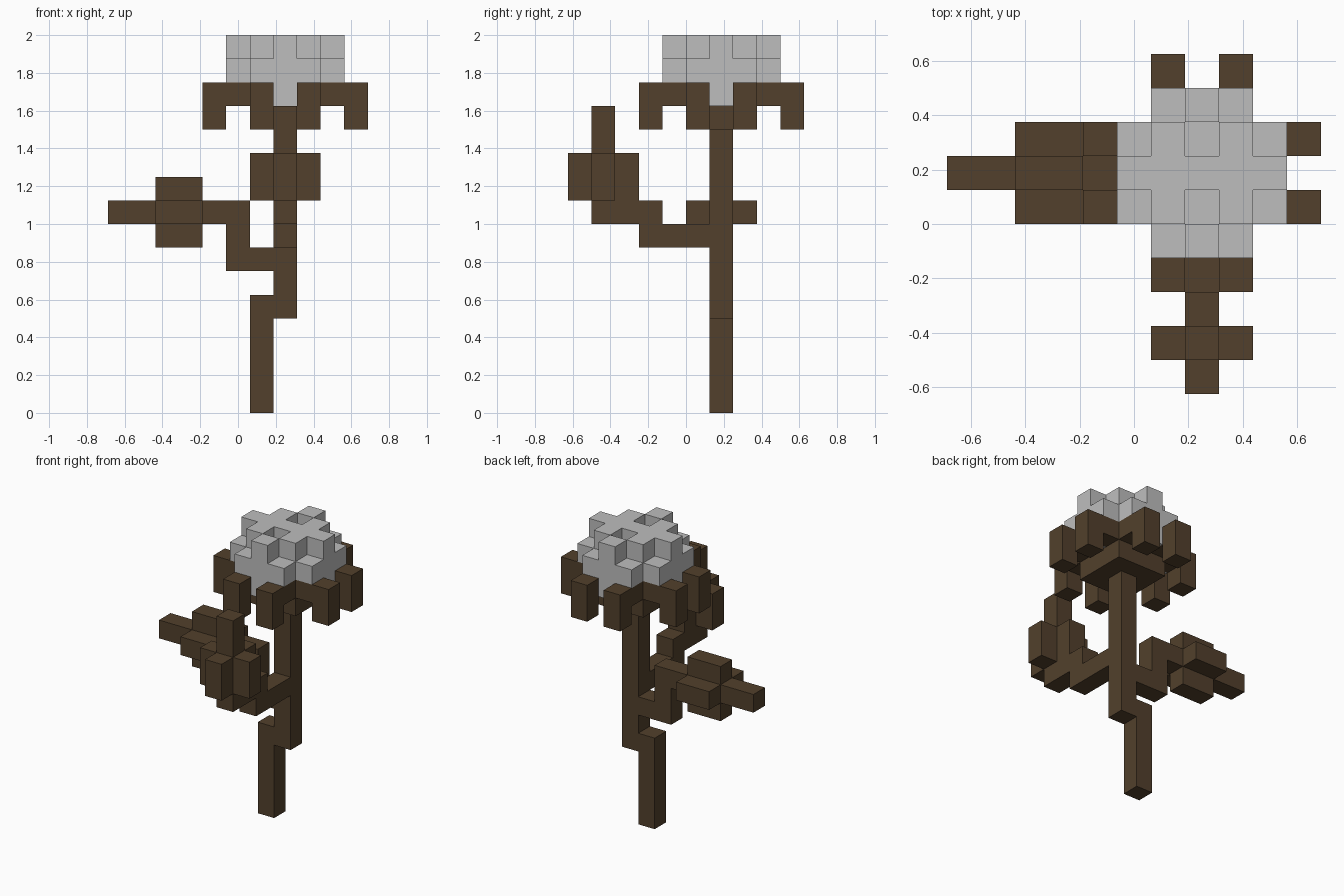
import bpy, bmesh
from mathutils import Vector

if "Cube" in bpy.data.objects:
    bpy.data.objects.remove(bpy.data.objects["Cube"], do_unlink=True)

U = 0.125                                  # edge of one block
ORIGIN = Vector((-0.6875, -0.625, 0.0))    # corner of block (0, 0, 0)
CX, CY = 7, 6                              # block column of the main stem


def material(name, rgb):
    m = bpy.data.materials.new(name)
    m.use_nodes = True
    m.diffuse_color = (*rgb, 1)
    bsdf = m.node_tree.nodes["Principled BSDF"]
    bsdf.inputs["Base Color"].default_value = (*rgb, 1)
    bsdf.inputs["Roughness"].default_value = 0.9
    return m


BROWN = material("bark brown", (0.084, 0.051, 0.025))
WHITE = material("pale grey", (0.515, 0.515, 0.515))


def box(x, y, z):
    """Blocks in inclusive ranges; a single number is a range of one."""
    spans = [(r, r) if isinstance(r, int) else r for r in (x, y, z)]
    xs, ys, zs = [range(a, b + 1) for a, b in spans]
    return {(i, j, k) for i in xs for j in ys for k in zs}


def build(name, cells, mat):
    """Skin a set of blocks with only its outer faces."""
    bm = bmesh.new()
    verts = {}

    def vert(p):
        if p not in verts:
            verts[p] = bm.verts.new(ORIGIN + Vector(p) * U)
        return verts[p]

    for c in sorted(cells):
        for axis in range(3):
            for side in (0, 1):
                n = list(c)
                n[axis] += 2 * side - 1
                if tuple(n) in cells:
                    continue
                a, b = (axis + 1) % 3, (axis + 2) % 3
                loop = []
                for da, db in ((0, 0), (1, 0), (1, 1), (0, 1)):
                    p = list(c)
                    p[axis] += side
                    p[a] += da
                    p[b] += db
                    loop.append(vert(tuple(p)))
                bm.faces.new(loop if side else loop[::-1])
    mesh = bpy.data.meshes.new(name)
    bm.to_mesh(mesh)
    bm.free()
    mesh.materials.append(mat)
    ob = bpy.data.objects.new(name, mesh)
    bpy.context.collection.objects.link(ob)
    return ob


# Stem: lower post, then the upper post offset by one block
build("lower_stem", box(6, CY, (0, 4)), BROWN)
build("upper_stem", box(CX, CY, (4, 11)), BROWN)

# Front branch with an upright cross-shaped leaf
build("front_branch", box(CX, (3, 5), 7) | box(CX, (1, 3), 8), BROWN)
build("front_leaf", box(CX, 1, (9, 12)) | box(CX, (0, 2), (9, 10))
      | box((6, 8), 1, (9, 10)), BROWN)

# Side branch with a leaf lying outward
build("right_branch", box((5, 6), CY, 6) | box(5, CY, (7, 8)) | box(4, CY, 8), BROWN)
build("right_leaf", box((0, 3), CY, 8) | box((2, 3), CY, (7, 9))
      | box((2, 3), (5, 7), 8), BROWN)

# Flower base under the bloom
build("flower_base", box((CX - 1, CX + 1), (CY - 1, CY + 1), 12), BROWN)

# Eight drooping sepals, a pair on each side
sides = {"left": (1, 0), "right": (-1, 0), "back": (0, 1), "front": (0, -1)}
for side, (dx, dy) in sides.items():
    for n, s in enumerate((-1, 1), 1):
        def at(d):
            return CX + dx * d + abs(dy) * s, CY + dy * d + abs(dx) * s
        build(f"{side}_sepal_{n}", box(*at(2), 13) | box(*at(3), (12, 13)), BROWN)

# Bloom: cross at the bottom, rounded square layer, diamond top with two pits
bloom = box((CX - 1, CX + 1), (CY - 1, CY + 1), 13)
bloom |= box((CX - 2, CX + 2), CY, 13) | box(CX, (CY - 2, CY + 2), 13)
for dx in range(-2, 3):
    for dy in range(-2, 3):
        reach = abs(dx) + abs(dy)
        if reach < 4:
            bloom.add((CX + dx, CY + dy, 14))
        if reach < 3 and (dx, abs(dy)) != (0, 1):
            bloom.add((CX + dx, CY + dy, 15))
build("bloom", bloom, WHITE)
